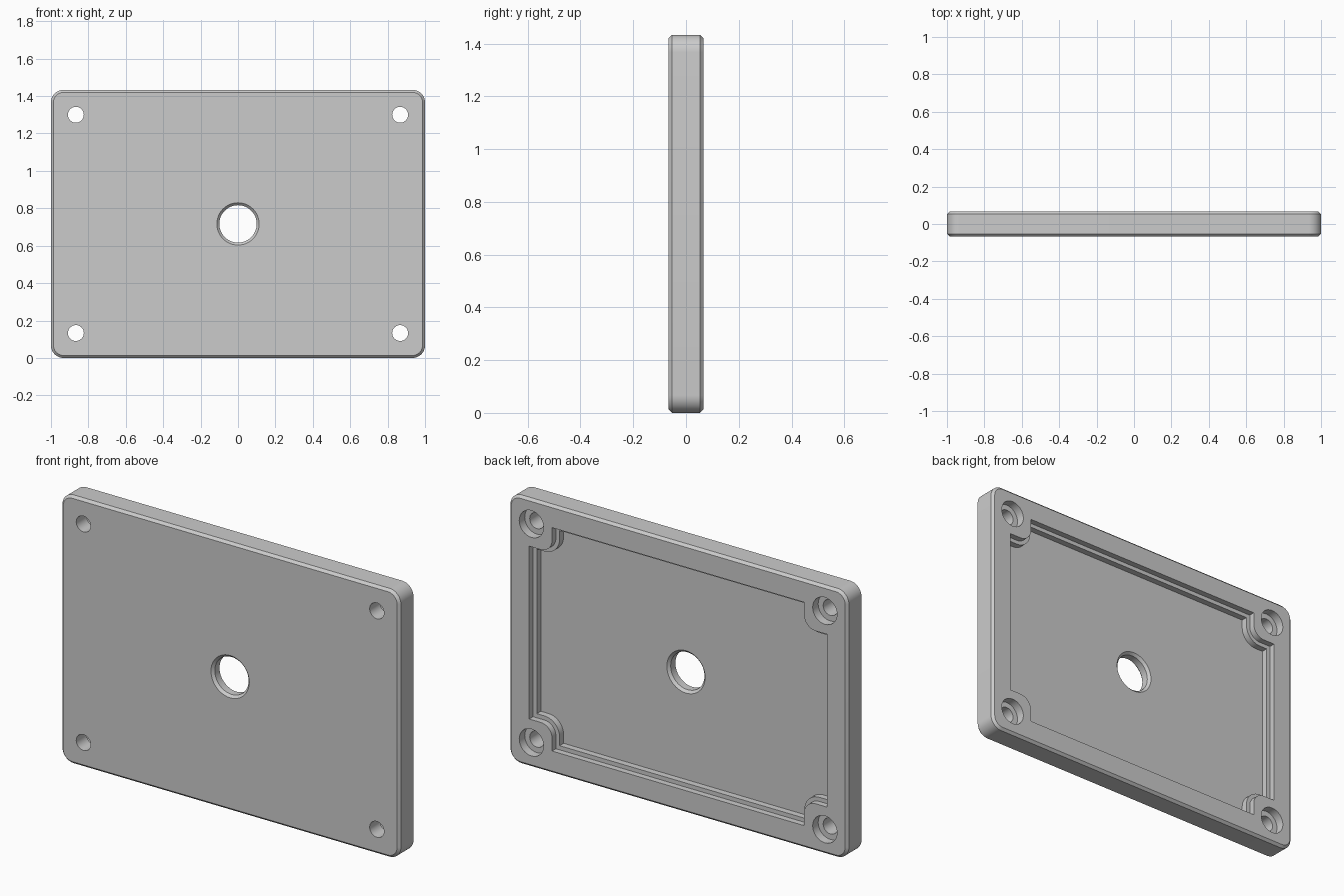
import bpy, bmesh
from math import cos, sin, pi

W, H, D = 1.0, 0.7165, 0.0665        # half width, half height, half depth
CHAMFER = 0.0133
HOLE_X, HOLE_Z = W - 0.133, H - 0.133
FLOOR_Y, LEDGE_Y = 0.0, 0.034        # recess floor and ledge levels
OVER = 0.01                          # cutter overshoot

cube = bpy.data.objects.get("Cube")
if cube:
    bpy.data.objects.remove(cube, do_unlink=True)

grey = bpy.data.materials.new("plain_grey")
grey.use_nodes = True
grey.diffuse_color = (0.6, 0.6, 0.6, 1)
grey.node_tree.nodes["Principled BSDF"].inputs["Base Color"].default_value = grey.diffuse_color


def arc(cx, cz, r, start, end, steps):
    return [(cx + r * cos(start + (end - start) * i / steps),
             cz + r * sin(start + (end - start) * i / steps)) for i in range(steps + 1)]


def four_way(quarter):
    """Mirror a quarter outline into a closed outline."""
    ring = []
    for sx, sz in ((1, 1), (-1, 1), (-1, -1), (1, -1)):
        part = [(sx * x, sz * z) for x, z in quarter]
        ring += part if sx * sz > 0 else part[::-1]
    return ring


def rounded(inset):
    r = 0.067
    return four_way(arc(W - r, H - r, r - inset, 0, pi / 2, 10))


def notched(inset):
    """Recess outline that steps around the screw bosses."""
    hx, hz = W - 0.12 - inset, H - 0.12 - inset
    r = 0.067 + inset
    cx, cz = HOLE_X - 0.055, HOLE_Z - 0.055
    return four_way([(hx, cz - r)] + arc(cx, cz, r, 1.5 * pi, pi, 10) + [(cx - r, hz)])


def circle(r, cx=0, cz=0, steps=48):
    return arc(cx, cz, r, 0, 2 * pi, steps)[:-1]


def loft(name, sections):
    """Solid through (outline, y) sections, front to back."""
    bm = bmesh.new()
    rings = [[bm.verts.new((x, y, z + H)) for x, z in pts] for pts, y in sections]
    n = len(rings[0])
    for a, b in zip(rings, rings[1:]):
        for i in range(n):
            j = (i + 1) % n
            bm.faces.new((a[i], a[j], b[j], b[i]))
    bm.faces.new(rings[0])
    bm.faces.new(rings[-1])
    bmesh.ops.recalc_face_normals(bm, faces=bm.faces)
    mesh = bpy.data.meshes.new(name)
    bm.to_mesh(mesh)
    bm.free()
    mesh.materials.append(grey)
    obj = bpy.data.objects.new(name, mesh)
    bpy.context.collection.objects.link(obj)
    return obj


# Chamfered plate
plate = loft("cover_plate", [(rounded(CHAMFER), -D), (rounded(0), -D + CHAMFER),
                             (rounded(0), D - CHAMFER), (rounded(CHAMFER), D)])

# Stepped recess in the back
cutters = [loft("recess_cutter", [(notched(0), LEDGE_Y), (notched(0), D + OVER)]),
           loft("inner_recess_cutter", [(notched(0.022), FLOOR_Y), (notched(0.022), D + OVER)])]

# Centre hole, chamfered on both rims
wide = 0.1 + CHAMFER + OVER
cutters.append(loft("centre_hole_cutter", [
    (circle(wide), -D - OVER), (circle(0.1), -D + CHAMFER),
    (circle(0.1), FLOOR_Y - CHAMFER), (circle(wide), FLOOR_Y + OVER)]))

# Counterbored screw holes
for sx in (-1, 1):
    for sz in (-1, 1):
        x, z = sx * HOLE_X, sz * HOLE_Z
        thin, bore = circle(0.0425, x, z, 32), circle(0.072, x, z, 32)
        cutters.append(loft("screw_hole_cutter", [
            (thin, -D - OVER), (thin, 0.02), (bore, 0.02), (bore, D + OVER)]))

for cutter in cutters:
    cutter.hide_render = True
    mod = plate.modifiers.new(cutter.name, 'BOOLEAN')
    mod.operation, mod.solver, mod.object = 'DIFFERENCE', 'EXACT', cutter

# Bake the cuts and drop the cutters
bpy.context.view_layer.update()
baked = bpy.data.meshes.new_from_object(plate.evaluated_get(bpy.context.evaluated_depsgraph_get()))
plate.modifiers.clear()
plate.data = baked
for cutter in cutters:
    bpy.data.objects.remove(cutter, do_unlink=True)

bpy.ops.object.select_all(action='DESELECT')
plate.select_set(True)
bpy.context.view_layer.objects.active = plate
bpy.ops.object.shade_smooth_by_angle(angle=pi / 6)
